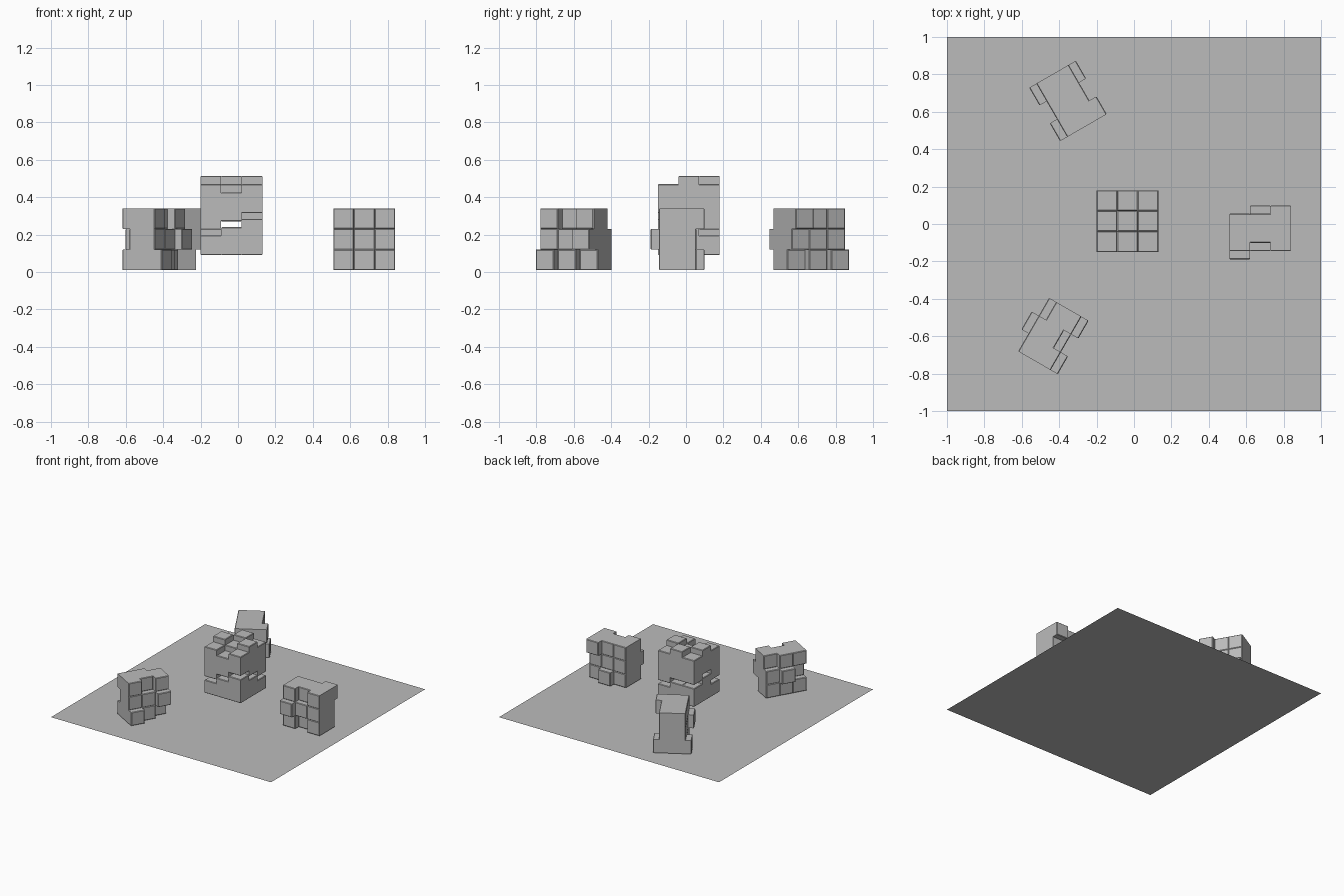
import bpy
import bmesh
from math import radians
from mathutils import Matrix, Vector

cube = bpy.data.objects.get("Cube")
if cube:
    bpy.data.objects.remove(cube, do_unlink=True)

CELL = 0.11     # width of one key cell
STEP = 0.044    # height of one key level

grey = bpy.data.materials.new("plain_grey")
grey.use_nodes = True
grey.diffuse_color = (0.5, 0.5, 0.5, 1)
grey.node_tree.nodes["Principled BSDF"].inputs["Base Color"].default_value = (0.5, 0.5, 0.5, 1)


def finish(name, bm):
    mesh = bpy.data.meshes.new(name)
    bm.to_mesh(mesh)
    bm.free()
    mesh.materials.append(grey)
    obj = bpy.data.objects.new(name, mesh)
    bpy.context.scene.collection.objects.link(obj)
    return obj


def levels(text):
    """Rows from the top down: '+' raised, '-' sunken, '0' level."""
    value = {"+": 1, "-": -1, "0": 0}
    return [[value[c] for c in row] for row in text.split()]


def keyed_block(name, front, back, location, turn=0, tilt=0, thickness=0.2):
    """Block whose two opposite faces carry a 3 x 3 relief of stepped cells."""
    bm = bmesh.new()
    front, back = levels(front), levels(back)
    for row in range(3):
        for col in range(3):
            y0 = -thickness / 2 - front[row][col] * STEP
            y1 = thickness / 2 + back[row][col] * STEP
            centre = Vector(((col - 1) * CELL, (y0 + y1) / 2, (1 - row) * CELL))
            matrix = Matrix.Translation(centre) @ Matrix.Diagonal((CELL, y1 - y0, CELL, 1))
            verts = bmesh.ops.create_cube(bm, size=1, matrix=matrix)["verts"]
            # Slim chamfer round both ends of the cell
            edges = {e for v in verts for e in v.link_edges
                     if abs(e.verts[0].co.y - e.verts[1].co.y) < 1e-5}
            bmesh.ops.bevel(bm, geom=list(edges), offset=0.004, segments=1,
                            affect="EDGES", profile=0.5)
    obj = finish(name, bm)
    obj.location = location
    obj.rotation_euler = (radians(tilt), 0, radians(turn))
    return obj


# Ground sheet
bm = bmesh.new()
bmesh.ops.create_grid(bm, x_segments=1, y_segments=1, size=1)
finish("ground_sheet", bm)

# Three upright blocks around the middle
keyed_block("left_block", "0-0 +00 0-0", "00+ 000 0+0", (0.675, -0.045, 0.175))
keyed_block("front_right_block", "0-0 00+ +0-", "00- -+0 000",
            (-0.45, -0.588, 0.175), turn=60)
keyed_block("back_right_block", "000 00+ +00", "00+ 000 +0-",
            (-0.353, 0.658, 0.175), turn=-60)

# Middle pair, interlocking across a narrow gap
joint = "00- +00 -0+"
mate = joint.translate(str.maketrans("+-", "-+"))
keyed_block("middle_lower_block", joint, "000 000 000",
            (-0.035, 0.015, 0.165), tilt=-90, thickness=0.15)
keyed_block("middle_upper_block", "0+0 +0+ 0-0", mate,
            (-0.035, 0.015, 0.37), tilt=-90)
